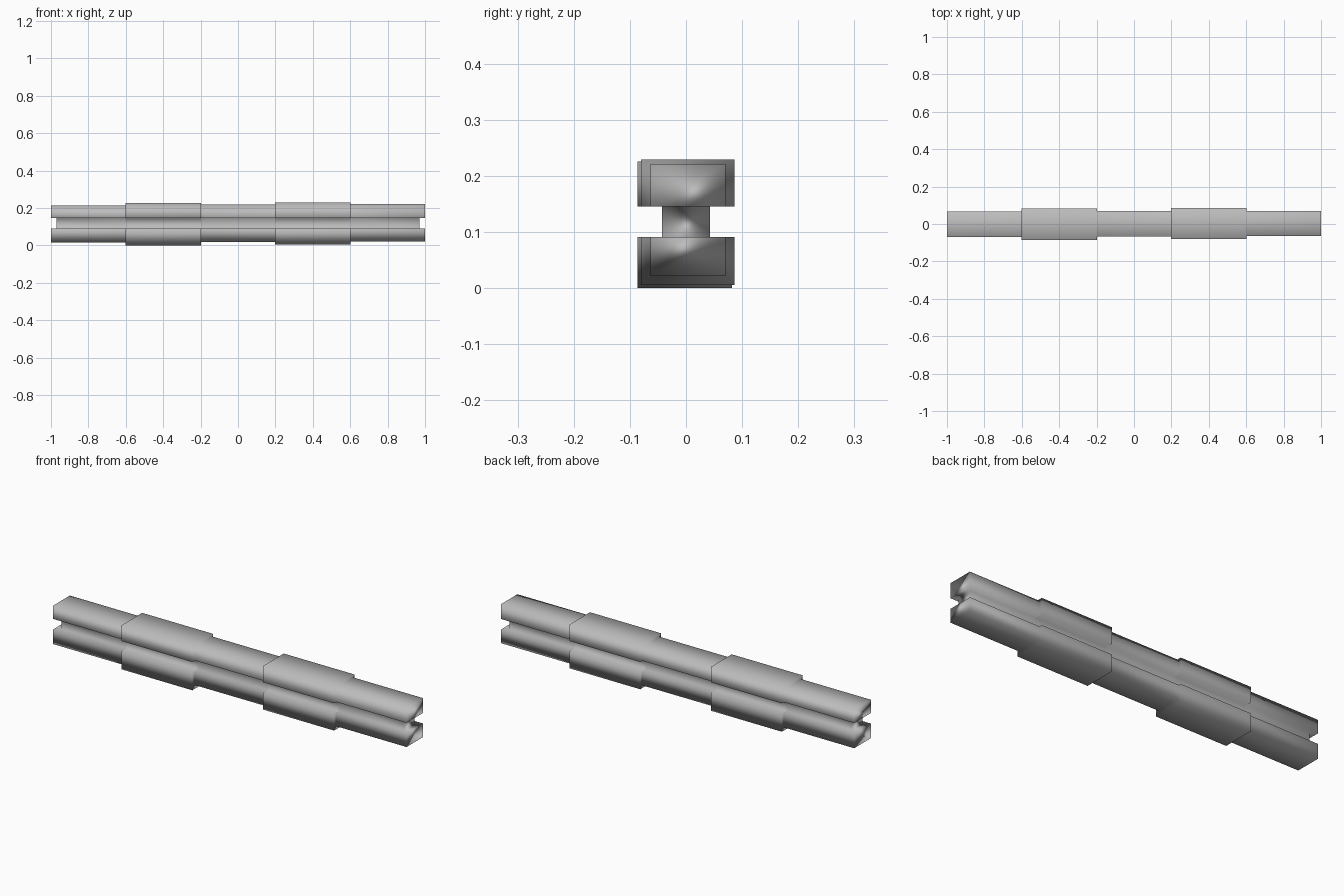
import bpy, bmesh

if "Cube" in bpy.data.objects:
    bpy.data.objects.remove(bpy.data.objects["Cube"])

# Segments along the beam: x start, x end, y min, y max, z bottom, z top
SEGMENTS = [
    (-1.0, -0.6, -0.069, 0.066, 0.016, 0.213),
    (-0.6, -0.2, -0.086, 0.082, 0.000, 0.225),
    (-0.2, 0.2, -0.066, 0.070, 0.019, 0.217),
    (0.2, 0.6, -0.080, 0.086, 0.005, 0.229),
    (0.6, 1.0, -0.063, 0.070, 0.021, 0.221),
]
WEB = 0.043             # half width of the web between the two rails
Z1, Z2 = 0.091, 0.145   # groove bottom and top
RECESS = 0.03           # web set back at both ends
STEP = 0.001

bm = bmesh.new()


def ring(x, y0, y1, z0, z3, web_x):
    """I-shaped cross-section of two rails joined by a web."""
    pts = [(x, y0, z0), (x, y1, z0), (x, y1, Z1), (web_x, WEB, Z1),
           (web_x, WEB, Z2), (x, y1, Z2), (x, y1, z3), (x, y0, z3),
           (x, y0, Z2), (web_x, -WEB, Z2), (web_x, -WEB, Z1), (x, y0, Z1)]
    return [bm.verts.new(p) for p in pts]


rings = []
for n, (xa, xb, *section) in enumerate(SEGMENTS):
    grow = STEP if n % 2 else -STEP      # thick sleeves overlap the step
    a = xa if xa == -1 else xa - grow
    b = xb if xb == 1 else xb + grow
    rings.append(ring(a, *section, a + RECESS if xa == -1 else a))
    rings.append(ring(b, *section, b - RECESS if xb == 1 else b))

# Skin between the sections
for r, s in zip(rings, rings[1:]):
    for i in range(12):
        j = (i + 1) % 12
        bm.faces.new((r[i], r[j], s[j], s[i]))

# End caps: rail ends, sloping inner ledges, recessed web face
for r in (rings[0], rings[-1]):
    for idx in ((0, 1, 2, 11), (11, 2, 3, 10), (10, 3, 4, 9),
                (9, 4, 5, 8), (8, 5, 6, 7)):
        bm.faces.new([r[i] for i in idx])

bmesh.ops.recalc_face_normals(bm, faces=bm.faces[:])
for f in bm.faces:
    f.smooth = True

mesh = bpy.data.meshes.new("grooved_beam")
bm.to_mesh(mesh)
bm.free()
beam = bpy.data.objects.new("grooved_beam", mesh)
bpy.context.collection.objects.link(beam)

# Shading follows the large long faces
weighted = beam.modifiers.new("area_normals", 'WEIGHTED_NORMAL')
weighted.mode = 'FACE_AREA'
weighted.weight = 50
weighted.keep_sharp = False

# Mid grey surface
grey = bpy.data.materials.new("mid_grey")
grey.diffuse_color = (0.5, 0.5, 0.5, 1)
grey.use_nodes = True
grey.node_tree.nodes["Principled BSDF"].inputs["Base Color"].default_value = grey.diffuse_color
mesh.materials.append(grey)
